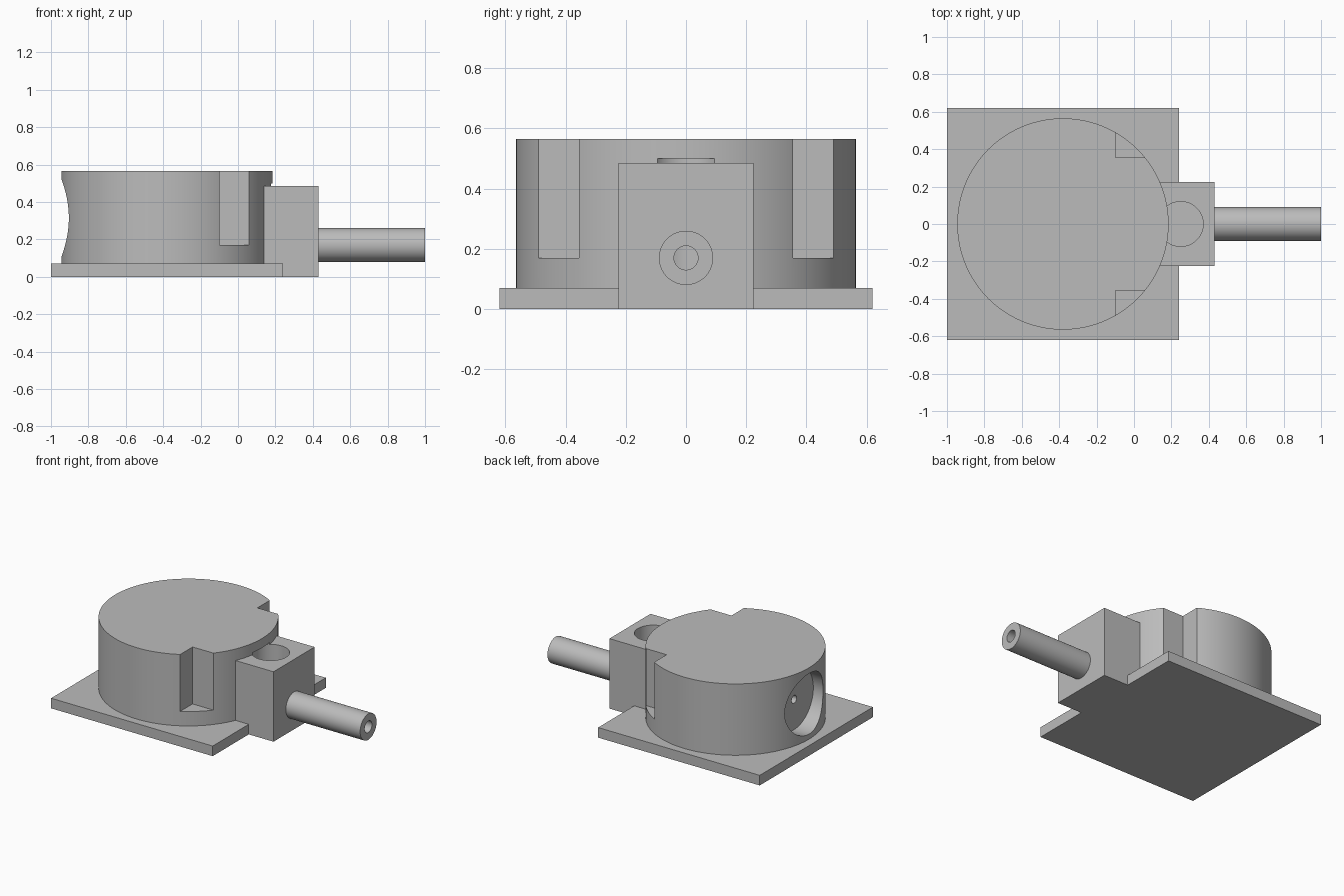
import bpy
from math import pi, radians

cube = bpy.data.objects.get("Cube")
if cube:
    bpy.data.objects.remove(cube)

# One plain grey for every part
grey = bpy.data.materials.new("plain grey")
grey.use_nodes = True
colour = (0.5, 0.5, 0.5, 1)
grey.diffuse_color = colour
grey.node_tree.nodes["Principled BSDF"].inputs["Base Color"].default_value = colour


def finish(name):
    obj = bpy.context.object
    obj.name = name
    obj.data.materials.append(grey)
    return obj


def box(name, low, high):
    centre = [(a + b) / 2 for a, b in zip(low, high)]
    bpy.ops.mesh.primitive_cube_add(size=1, location=centre)
    obj = finish(name)
    obj.scale = [b - a for a, b in zip(low, high)]
    bpy.ops.object.transform_apply(location=False, rotation=False, scale=True)
    return obj


def upright(name, x, radius, bottom, top, sides=96):
    bpy.ops.mesh.primitive_cylinder_add(
        vertices=sides, radius=radius, depth=top - bottom,
        location=(x, 0, (bottom + top) / 2))
    return finish(name)


def lying(name, z, radius, start, end, sides=64):
    bpy.ops.mesh.primitive_cylinder_add(
        vertices=sides, radius=radius, depth=end - start,
        location=((start + end) / 2, 0, z), rotation=(0, pi / 2, 0))
    return finish(name)


def combine(target, other, operation):
    mod = target.modifiers.new(other.name, "BOOLEAN")
    mod.operation = operation
    mod.solver = "EXACT"
    mod.object = other
    bpy.context.view_layer.objects.active = target
    bpy.ops.object.modifier_apply(modifier=mod.name)
    bpy.data.objects.remove(other)


# Solid parts, overlapped slightly so they fuse cleanly
AXIS, RADIUS, TOP = -0.38, 0.565, 0.565
PLATE, PORT_Z, TUBE_Z = 0.07, 0.315, 0.17
body = box("sensor_housing", (-1, -0.62, 0), (0.24, 0.62, PLATE))
combine(body, upright("drum", AXIS, RADIUS, PLATE / 2, TOP, 160), "UNION")
combine(body, box("valve_block", (0, -0.225, 0), (0.43, 0.225, 0.485)), "UNION")
combine(body, lying("outlet_tube", TUBE_Z, 0.09, 0.4, 1), "UNION")

# Corner notches on both sides of the drum
for side in (-1, 1):
    near, far = sorted((side * 0.355, side * 0.6))
    combine(body, box("notch", (-0.1, near, TUBE_Z), (0.3, far, 0.7)), "DIFFERENCE")

# Vertical well, tube bore, round recess and its small port
combine(body, upright("well", 0.25, 0.12, PLATE, 0.5, 64), "DIFFERENCE")
combine(body, lying("tube_bore", TUBE_Z, 0.04, 0.25, 1.1, 32), "DIFFERENCE")
combine(body, lying("recess", PORT_Z, 0.21, -1.1, -0.83), "DIFFERENCE")
combine(body, lying("port", PORT_Z, 0.027, -0.9, -0.6, 32), "DIFFERENCE")

bpy.ops.object.select_all(action="DESELECT")
body.select_set(True)
bpy.context.view_layer.objects.active = body
bpy.ops.object.shade_smooth_by_angle(angle=radians(30))
